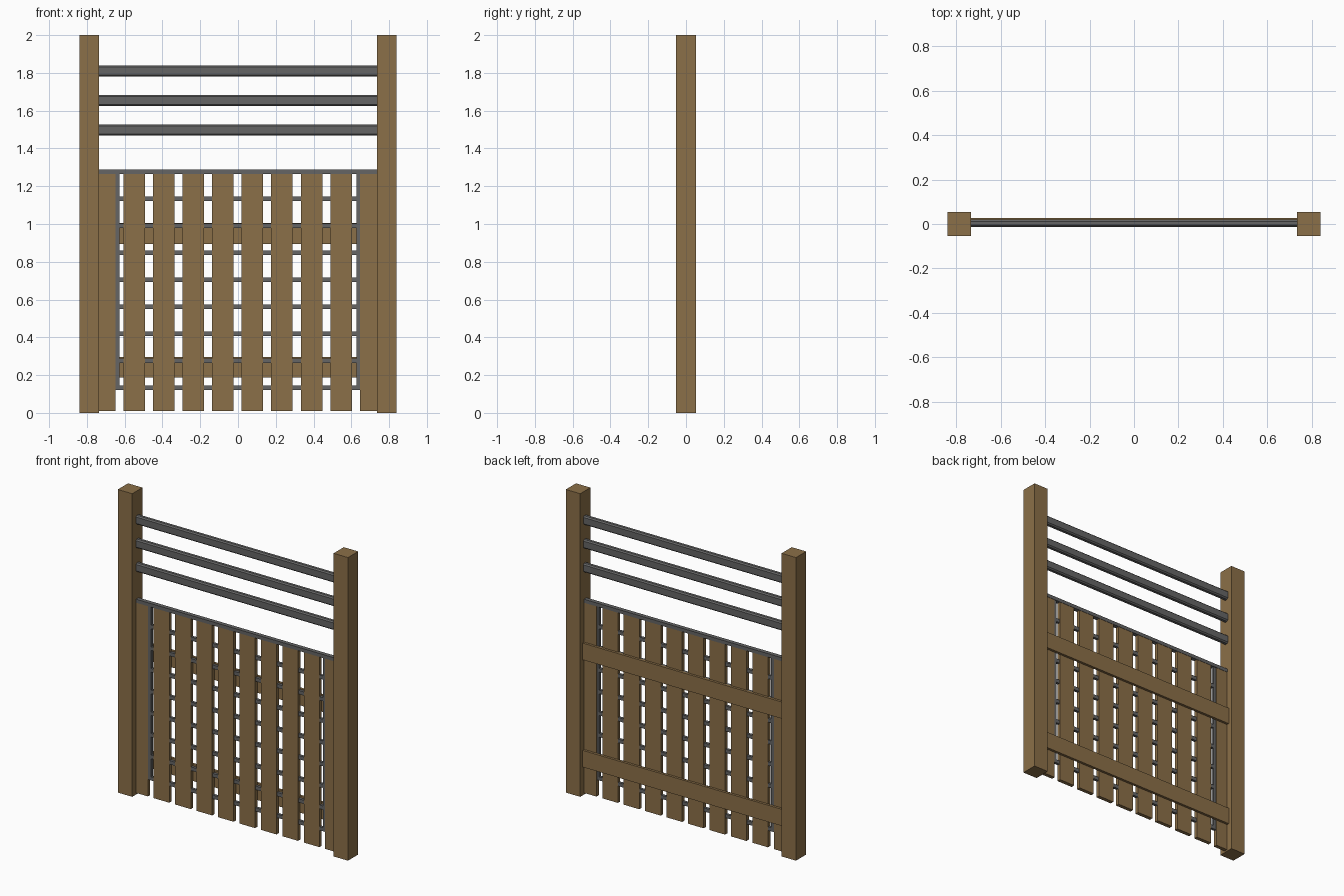
import bpy, bmesh

if "Cube" in bpy.data.objects:
    bpy.data.objects.remove(bpy.data.objects["Cube"])

def material(name, col):
    m = bpy.data.materials.new(name)
    m.diffuse_color = (*col, 1)
    m.use_nodes = True
    m.node_tree.nodes["Principled BSDF"].inputs["Base Color"].default_value = m.diffuse_color
    return m

wood = material("wood", (0.26, 0.16, 0.065))
metal = material("metal", (0.13, 0.13, 0.13))

def prism(name, pts, x0, x1, mat):
    """Extrude a (y, z) profile along x."""
    bm = bmesh.new()
    face = bm.faces.new([bm.verts.new((x0, y, z)) for y, z in pts])
    ext = bmesh.ops.extrude_face_region(bm, geom=[face])["geom"]
    verts = [v for v in ext if isinstance(v, bmesh.types.BMVert)]
    bmesh.ops.translate(bm, verts=verts, vec=(x1 - x0, 0, 0))
    bmesh.ops.recalc_face_normals(bm, faces=bm.faces)
    me = bpy.data.meshes.new(name)
    bm.to_mesh(me)
    bm.free()
    me.materials.append(mat)
    ob = bpy.data.objects.new(name, me)
    bpy.context.collection.objects.link(ob)
    return ob

def box(name, x, y, z, mat):
    pts = [(y[0], z[0]), (y[1], z[0]), (y[1], z[1]), (y[0], z[1])]
    return prism(name, pts, x[0], x[1], mat)

# Square end posts and narrow upright bars beside them
for side, s in (("left", -1), ("right", 1)):
    box(side + "_post", sorted((s * 0.735, s * 0.84)), (-0.053, 0.053), (0, 2), wood)
    box(side + "_upright_bar", sorted((s * 0.628, s * 0.65)), (-0.009, 0.009), (0.12, 1.28), metal)

# Upper hand rails with chamfered edges
y0, y1, c = -0.0135, 0.02, 0.008
for i, zc in enumerate((1.81, 1.654, 1.497)):
    a, b = zc - 0.029, zc + 0.029
    pts = [(y0 + c, a), (y1 - c, a), (y1, a + c), (y1, b - c),
           (y1 - c, b), (y0 + c, b), (y0, b - c), (y0, a + c)]
    prism(f"hand_rail_{i + 1}", pts, -0.738, 0.738, metal)

# Vertical pickets
for i in range(10):
    xc = (i - 4.5) * 0.1565 - 0.002
    x = (max(xc - 0.057, -0.738), min(xc + 0.057, 0.738))
    box(f"picket_{i + 1}", x, (-0.012, 0.012), (0.01, 1.27), wood)

# Top cap bar and thin cross bars threaded through the pickets
box("top_bar", (-0.738, 0.738), (-0.0135, 0.014), (1.266, 1.289), metal)
for i in range(8):
    zc = 0.132 + i * 0.143
    box(f"cross_bar_{i + 1}", (-0.65, 0.65), (-0.009, 0.009), (zc - 0.012, zc + 0.012), metal)

# Backing beams behind the pickets
for name, z in (("lower_beam", (0.187, 0.297)), ("upper_beam", (0.895, 1.005))):
    box(name, (-0.738, 0.738), (0.011, 0.028), z, wood)
